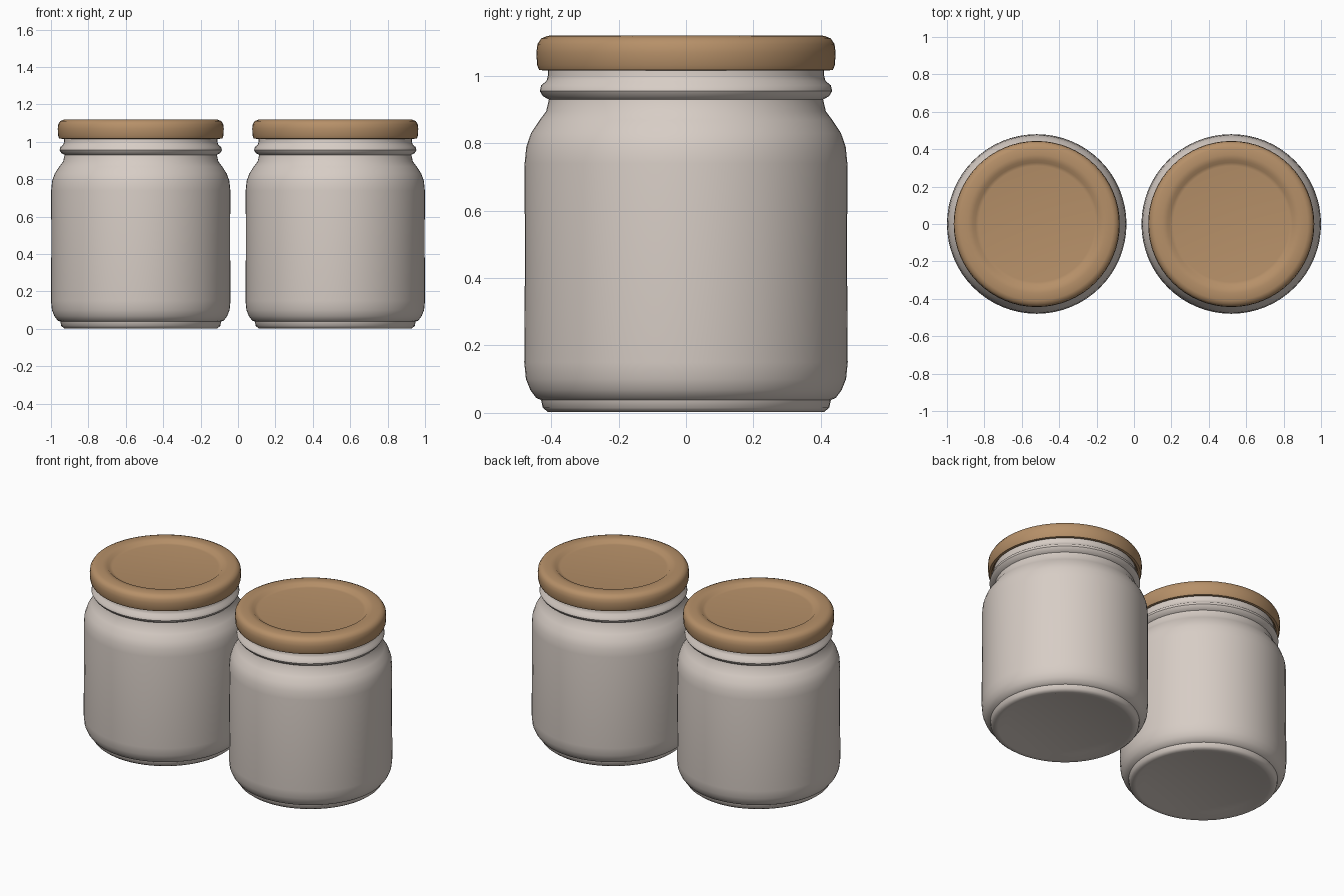
import bpy, math

cube = bpy.data.objects.get("Cube")
if cube:
    bpy.data.objects.remove(cube, do_unlink=True)


def material(name, rgb):
    m = bpy.data.materials.new(name)
    m.use_nodes = True
    m.diffuse_color = (*rgb, 1)
    bsdf = next(n for n in m.node_tree.nodes if n.type == 'BSDF_PRINCIPLED')
    bsdf.inputs["Base Color"].default_value = (*rgb, 1)
    bsdf.inputs["Roughness"].default_value = 0.7
    return m


def lathe(name, profile, x, mat, steps=64):
    """Spin a (radius, height) profile round z; the end points lie on the axis."""
    verts, rings, faces = [], [], []
    for r, z in profile:
        count = steps if r > 0 else 1
        rings.append([len(verts) + i for i in range(count)])
        for i in range(count):
            a = 2 * math.pi * i / steps
            verts.append((r * math.cos(a), r * math.sin(a), z))
    for low, high in zip(rings, rings[1:]):
        for i in range(steps):
            j = (i + 1) % steps
            quad = [low[i % len(low)], low[j % len(low)],
                    high[j % len(high)], high[i % len(high)]]
            faces.append(list(dict.fromkeys(quad)))
    mesh = bpy.data.meshes.new(name)
    mesh.from_pydata(verts, [], faces)
    mesh.materials.append(mat)
    obj = bpy.data.objects.new(name, mesh)
    obj.location.x = x
    bpy.context.collection.objects.link(obj)
    bpy.ops.object.select_all(action='DESELECT')
    obj.select_set(True)
    bpy.context.view_layer.objects.active = obj
    bpy.ops.object.shade_smooth_by_angle(angle=math.radians(40))
    return obj


glass = material("warm white", (0.68, 0.61, 0.56))
tan = material("tan lid", (0.47, 0.28, 0.14))

# Jar: dished base, foot, rounded body, shoulder, neck bead and rim
jar_profile = [
    (0, 0.02), (0.34, 0.018), (0.385, 0.003), (0.41, 0.003), (0.425, 0.015),
    (0.43, 0.038), (0.445, 0.045), (0.462, 0.068), (0.475, 0.10),
    (0.48, 0.15), (0.478, 0.45), (0.479, 0.74), (0.474, 0.79),
    (0.46, 0.83), (0.435, 0.868), (0.415, 0.895), (0.407, 0.93),
    (0.425, 0.94), (0.434, 0.955), (0.43, 0.972), (0.414, 0.985),
    (0.41, 1.0), (0.41, 1.04), (0, 1.04)]

# Lid: rolled skirt, rounded edge and a shallow sunken centre panel
lid_profile = [
    (0, 1.03), (0.415, 1.03), (0.422, 1.016), (0.436, 1.018), (0.442, 1.032),
    (0.444, 1.07), (0.441, 1.094), (0.430, 1.111), (0.41, 1.119),
    (0.37, 1.12), (0.342, 1.117), (0.328, 1.104), (0.31, 1.101), (0, 1.102)]

for side, x in (("left", 0.52), ("right", -0.52)):
    lathe(side + "_jar", jar_profile, x, glass)
    lathe(side + "_lid", lid_profile, x, tan)
